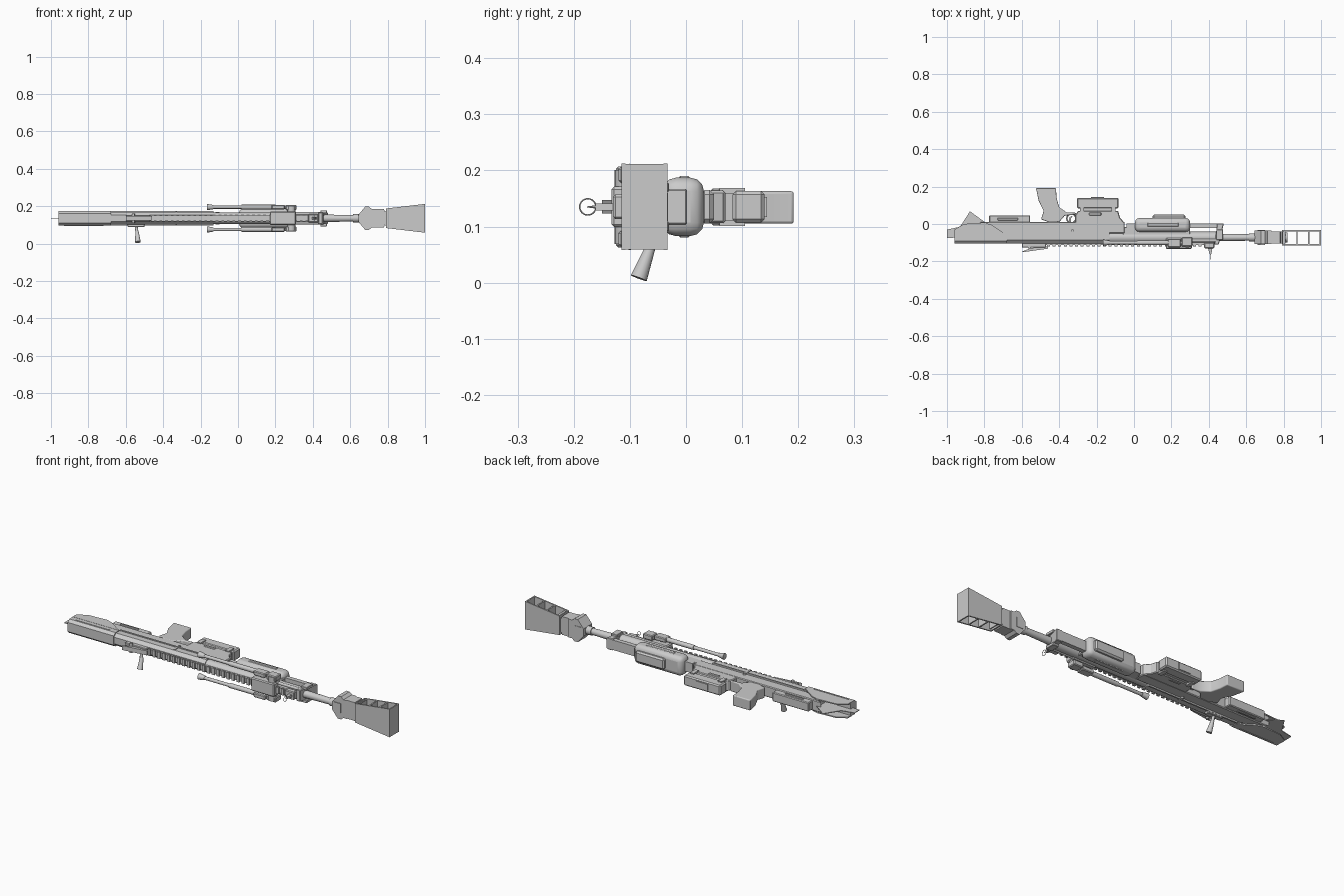
import bpy, bmesh, math
from mathutils import Vector

if "Cube" in bpy.data.objects:
    bpy.data.objects.remove(bpy.data.objects["Cube"])

Z = 0.135    # centre plane of the rifle (lies on its side, underside towards +y)
BY = -0.072  # bore axis


def finish(name, bm, bevel=0.0, segs=1, smooth=False):
    bmesh.ops.recalc_face_normals(bm, faces=bm.faces)
    me = bpy.data.meshes.new(name)
    bm.to_mesh(me)
    bm.free()
    ob = bpy.data.objects.new(name, me)
    bpy.context.collection.objects.link(ob)
    if bevel:
        m = ob.modifiers.new("bevel", 'BEVEL')
        m.width, m.segments, m.limit_method, m.angle_limit = bevel, segs, 'ANGLE', math.radians(35)
    if smooth:
        bpy.ops.object.select_all(action='DESELECT')
        ob.select_set(True)
        bpy.context.view_layer.objects.active = ob
        bpy.ops.object.shade_smooth_by_angle(angle=math.radians(40))
    return ob


def extrude(name, pts, a, b, axis='z', **kw):
    """Extrude a 2D profile: xy along z, xz along y, or yz along x."""
    put = {'z': lambda p, h: (p[0], p[1], h), 'y': lambda p, h: (p[0], h, p[1]),
           'x': lambda p, h: (h, p[0], p[1])}[axis]
    bm = bmesh.new()
    lo = [bm.verts.new(put(p, a)) for p in pts]
    hi = [bm.verts.new(put(p, b)) for p in pts]
    n = len(pts)
    bm.faces.new(lo)
    bm.faces.new(hi)
    for i in range(n):
        bm.faces.new((lo[i], lo[(i + 1) % n], hi[(i + 1) % n], hi[i]))
    return finish(name, bm, **kw)


def box(name, x0, x1, y0, y1, z0, z1, **kw):
    return extrude(name, [(x0, y0), (x1, y0), (x1, y1), (x0, y1)], z0, z1, **kw)


def rod(name, p, q, r, r2=None, sides=16):
    p, q = Vector(p), Vector(q)
    bm = bmesh.new()
    bmesh.ops.create_cone(bm, cap_ends=True, segments=sides, radius1=r,
                          radius2=r if r2 is None else r2, depth=(q - p).length)
    bm.transform(Vector((0, 0, 1)).rotation_difference(q - p).to_matrix().to_4x4())
    bmesh.ops.translate(bm, verts=bm.verts, vec=(p + q) / 2)
    return finish(name, bm, smooth=sides > 8)


def ring(name, c, R, r, axis):
    bpy.ops.mesh.primitive_torus_add(location=c, major_radius=R, minor_radius=r, major_segments=24, minor_segments=6,
                                     rotation=(0, math.pi / 2, 0) if axis == 'x' else (0, 0, 0))
    bpy.context.object.name = name


# --- Buttstock: wrapped comb with thin heel plate and hollow side walls ---
extrude("stock_comb", [(-0.105, Z - .025), (-0.09, Z - .038), (-0.055, Z - .038),
                       (-0.055, Z + .038), (-0.09, Z + .038), (-0.105, Z + .025)], -0.96, -0.68, 'x')
extrude("heel_plate", [(-1, -.075), (-1, -.03), (-.93, -.015), (-.877, .068), (-.8, .012),
                       (-.68, -.06)], Z - .002, Z + .002)
for s in (-1, 1):
    z = Z + s * 0.036
    extrude("stock_side", [(-.96, -.06), (-.96, -.03), (-.91, .0), (-.80, .008), (-.76, -.005), (-.68, -.06)],
            z - .003, z + .003)
    box("stock_seam", -.93, -.72, -.085, -.078, z - .004, z + .004)
box("stock_front_wall", -.81, -.79, -.08, .008, Z - .035, Z + .035)
box("stock_pouch", -.775, -.555, .008, .046, Z - .025, Z + .025, bevel=.004)
for s in (-1, 1):
    box("pouch_slot", -.73, -.62, .020, .032, Z + s * .026 - .003, Z + s * .026 + .003, bevel=.002)

# --- Receiver ---
extrude("receiver_lower", [(-.83, .012), (-.05, .012), (-.05, -.05), (-.70, -.05)], Z - .03, Z + .03, bevel=.004)
extrude("receiver_upper", [(-.045, Z - .034), (-.085, Z - .034), (-.103, Z - .018), (-.103, Z + .018),
                           (-.085, Z + .034), (-.045, Z + .034)], -.70, -.13, 'x')
for s in (-1, 1):
    z = Z + s * .033
    box("receiver_rib", -.68, -.13, -.052, -.044, z - .005, z + .005)
    rod("receiver_pin", (-.33, -.035, z - .006), (-.33, -.035, z + .006), .007, sides=12)
    box("receiver_latch", -.335, -.325, -.085, -.035, z - .004, z + .004)

# --- Bolt handle ---
box("bolt_bracket", -.59, -.50, -.075, -.045, .088, .108, bevel=.003)
rod("bolt_stem", (-.545, -.057, .10), (-.54, -.066, .06), .008, sides=12)
rod("bolt_knob", (-.54, -.063, .064), (-.535, -.084, .008), .009, .015)

# --- Top rail with teeth, rear sight ---
box("top_rail", -.475, .40, -.113, -.098, Z - .014, Z + .014)
for i in range(29):
    x = -.465 + i * .03
    box("rail_tooth", x, x + .016, -.121, -.111, Z - .018, Z + .018)
extrude("rear_sight_leaf", [(-.60, -.148), (-.59, -.15), (-.46, -.132), (-.46, -.12), (-.55, -.128)], Z - .012, Z + .012)
box("rear_sight_base", -.60, -.47, -.125, -.10, Z - .018, Z + .018, bevel=.003)
rod("rear_sight_screw", (-.56, -.125, Z - .026), (-.56, -.125, Z + .026), .008, sides=12)

# --- Pistol grip, trigger ---
extrude("pistol_grip", [(-.524, .192), (-.417, .192), (-.414, .14), (-.40, .09), (-.36, .062), (-.31, .06), (-.31, .05),
                        (-.37, .045), (-.40, .01), (-.45, .008), (-.497, .025), (-.483, .07), (-.51, .125)],
        Z - .03, Z + .028, bevel=.012, segs=3, smooth=True)
ring("trigger_guard", (-.335, .03, Z), .024, .004, 'z')
extrude("trigger", [(-.35, .008), (-.335, .008), (-.338, .03), (-.325, .045), (-.345, .036)], Z - .005, Z + .005)

# --- Magazine well and magazine ---
extrude("magazine_well", [(-.315, .005), (-.05, .005), (-.075, .035), (-.085, .07), (-.30, .07), (-.315, .045)],
        Z - .029, Z + .029, bevel=.004)
box("magazine_neck", -.275, -.11, .065, .09, Z - .024, Z + .024)
box("magazine_box", -.305, -.083, .083, .14, Z - .028, Z + .028, bevel=.006)
box("magazine_floor", -.23, -.16, .138, .144, Z - .018, Z + .018)
for s in (-1, 1):
    z = Z + s * .029
    box("magazine_well_slot", -.24, -.175, .045, .062, z - .004, z + .004, bevel=.003)
    for x in (-.29, -.12):
        box("magazine_clip", x, x + .022, .06, .105, z - .005, z + .005)

# --- Barrel jacket, lower forend and its rounded hand grip ---
rod("barrel_jacket", (-.15, BY, Z), (.44, BY, Z), .031, sides=12)
extrude("forend_tray", [(-.04, .002), (.48, .002), (.46, -.022), (-.04, -.022)], Z - .027, Z + .027)
box("forend_spine", -.06, .30, -.06, -.015, Z - .027, Z + .027, bevel=.004)
box("hand_grip", .005, .30, -.042, .032, Z - .052, Z + .052, bevel=.024, segs=3, smooth=True)
box("hand_grip_pad", .10, .275, .025, .05, Z - .03, Z + .03, bevel=.008)
for s in (-1, 1):
    z = Z + s * .051
    box("hand_grip_panel", .07, .24, -.014, .008, z - .004, z + .004, bevel=.004)

# --- Folded bipod: mount block, two legs with feet ---
box("bipod_mount", .17, .31, -.133, -.075, Z - .036, Z + .036, bevel=.005)
rod("bipod_hinge", (.285, -.105, Z - .066), (.285, -.105, Z + .066), .022)
for s in (-1, 1):
    z = Z + s * .06
    box("bipod_clamp", .18, .25, -.125, -.08, Z + s * .06 - .012, Z + s * .06 + .012, bevel=.004)
    box("bipod_bracket", .255, .312, -.12, -.07, Z + s * .057 - .014, Z + s * .057 + .014, bevel=.004)
    rod("bipod_leg", (-.15, -.10, z), (.26, -.10, z), .009, sides=12)
    rod("bipod_leg_sleeve", (.02, -.10, z), (.20, -.10, z), .0125, sides=12)
    rod("bipod_foot", (-.165, -.10, z), (-.13, -.10, z), .017, .011, sides=12)

# --- Front collar and front sight ---
extrude("front_collar", [(.43, -.11), (.453, -.11), (.48, .002), (.445, .002)], Z - .032, Z + .032, bevel=.003)
for s in (-1, 1):
    box("collar_ear", .44, .476, -.085, -.03, Z + s * .035 - .008, Z + s * .035 + .008, bevel=.002)
    rod("gas_rod", (.30, -.088, Z + s * .025), (.45, -.088, Z + s * .025), .008, sides=10)
box("front_sight_base", .375, .43, -.13, -.10, Z - .022, Z + .022, bevel=.004)
extrude("front_sight_post", [(.395, -.125), (.42, -.125), (.414, -.161), (.404, -.161)], Z - .006, Z + .006)
ring("front_sight_ring", (.41, -.175, Z), .0145, .0013, 'x')
rod("front_sight_bead", (.41, -.16, Z), (.41, -.176, Z), .003, .001, sides=6)

# --- Barrel ---
rod("barrel", (.40, BY, Z), (.68, BY, Z), .021, .016, sides=20)
rod("barrel_sleeve", (.615, BY, Z), (.665, BY, Z), .022, sides=20)

# --- Muzzle clamp: two waisted jaws over a core ---
rod("muzzle_core", (.65, BY, Z), (.82, BY, Z), .026)
rear = [(.645, .02), (.68, .062), (.70, .062), (.715, .05), (.735, .05)]
front = [(.735, .05), (.78, .05), (.785, .036), (.81, .05)]
for name, half, y0, y1 in (("clamp_rear", rear, -.108, -.034), ("clamp_front", front, -.104, -.04)):
    extrude(name, [(x, Z + h) for x, h in half] + [(x, Z - h) for x, h in reversed(half)], y0, y1, 'y')
for y in (-.112, -.04):
    box("clamp_bolt_plate", .66, .70, y, y + .008, Z - .025, Z + .025)

# --- Flared muzzle brake: two plates and baffles, open along z ---
def flare(x):
    return .052 + (x - .79) / .21 * .025

plate = [(.79, Z - flare(.79)), (1, Z - flare(1)), (1, Z + flare(1)), (.79, Z + flare(.79))]
extrude("brake_top_plate", plate, -.115, -.108, 'y')
extrude("brake_bottom_plate", plate, -.040, -.033, 'y')
for x in (.79, .868, .930, .993):
    h = flare(x)
    box("brake_baffle", x, x + .007, -.112, -.036, Z - h, Z + h)
